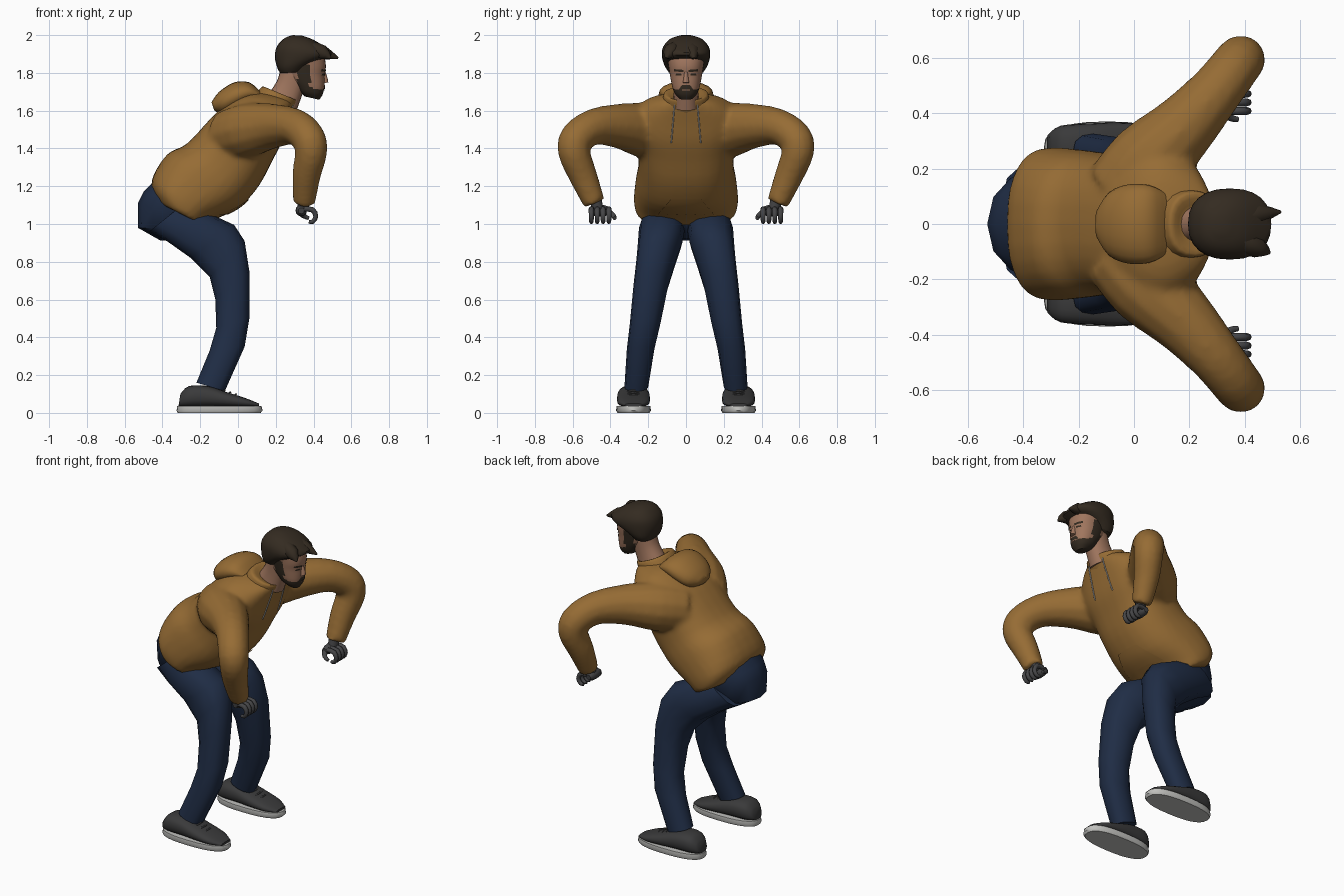
import bpy, bmesh, math
from mathutils import Vector
from mathutils.bvhtree import BVHTree

if "Cube" in bpy.data.objects:
    bpy.data.objects.remove(bpy.data.objects["Cube"])


def material(name, r, g, b):
    m = bpy.data.materials.new(name)
    m.use_nodes = True
    m.diffuse_color = (r, g, b, 1)
    m.node_tree.nodes["Principled BSDF"].inputs["Base Color"].default_value = (r, g, b, 1)
    return m


OCHRE = material("ochre cloth", .305, .15, .035)
DENIM = material("navy denim", .014, .026, .06)
SKIN = material("skin", .35, .18, .112)
HAIR = material("dark brown hair", .034, .024, .015)
GLOVE = material("grey glove", .06, .06, .063)
SHOE = material("charcoal shoe", .042, .042, .043)
SOLE = material("pale sole", .53, .53, .51)
CORD = material("grey cord", .45, .45, .45)


def spline(rows, sub):
    """Smooth interpolation through rows of numbers."""
    rows = [Vector(r) for r in rows]
    if sub == 1:
        return rows
    out = []
    for i in range(len(rows) - 1):
        a, b, c, d = (rows[max(i - 1, 0)], rows[i], rows[i + 1], rows[min(i + 2, len(rows) - 1)])
        for k in range(sub):
            t = k / sub
            out.append(b + (c - a) * (t / 2) + (a - b * 2.5 + c * 2 - d / 2) * t ** 2
                       + (b * 1.5 - c * 1.5 + d / 2 - a / 2) * t ** 3)
    return out + [rows[-1]]


def link(name, data):
    ob = bpy.data.objects.new(name, data)
    bpy.context.collection.objects.link(ob)
    return ob


def finish(name, bm, *mats):
    bmesh.ops.recalc_face_normals(bm, faces=bm.faces)
    mesh = bpy.data.meshes.new(name)
    bm.to_mesh(mesh)
    bm.free()
    for m in mats:
        mesh.materials.append(m)
    mesh.shade_smooth()
    mesh.set_sharp_from_angle(angle=math.radians(50))
    return link(name, mesh)


def loft(name, sections, *mats, n=20, sub=3, e=2.3, y=0.0):
    """Sections: back x, back z, front x, front z, half width [, centre y]."""
    bm = bmesh.new()
    rings = []
    for s in spline(sections, sub):
        mid = Vector((s[0] + s[2], 0, s[1] + s[3])) / 2
        half = Vector((s[2] - s[0], 0, s[3] - s[1])) / 2
        mid.y = s[5] if len(s) > 5 else y
        ring = []
        for k in range(n):
            t = math.tau * k / n
            c, w = (math.copysign(abs(f) ** (2 / e), f) for f in (math.cos(t), math.sin(t)))
            ring.append(bm.verts.new(mid + half * c + Vector((0, s[4] * w, 0))))
        rings.append(ring)
    for a, b in zip(rings, rings[1:]):
        for k in range(n):
            bm.faces.new((a[k], a[k - 1], b[k - 1], b[k]))
    bm.faces.new(rings[0])
    bm.faces.new(rings[-1])
    return finish(name, bm, *mats)


def tube(name, points, mat, sub=3, res=4):
    """Points: x, y, z, radius."""
    cu = bpy.data.curves.new(name, "CURVE")
    cu.dimensions = "3D"
    cu.bevel_depth, cu.bevel_resolution, cu.use_fill_caps = 1, res, True
    pts = spline(points, sub)
    sp = cu.splines.new("POLY")
    sp.points.add(len(pts) - 1)
    for p, q in zip(sp.points, pts):
        p.co, p.radius = (*q[:3], 1), q[3]
    cu.materials.append(mat)
    return link(name, cu)


def blend(name, parts, mat):
    """Fuse overlapping parts into one softly blended skin."""
    bm = bmesh.new()
    for ob in parts:
        bm.from_mesh(bpy.data.meshes.new_from_object(ob))
        bpy.data.objects.remove(ob)
    bmesh.ops.remove_doubles(bm, verts=bm.verts, dist=1e-5)
    raw = finish(name + "_parts", bm)
    remesh = raw.modifiers.new("fuse", "REMESH")
    remesh.mode, remesh.voxel_size = "VOXEL", .014
    smooth = raw.modifiers.new("soften", "SMOOTH")
    smooth.factor, smooth.iterations = .5, 10
    bpy.context.view_layer.update()
    graph = bpy.context.evaluated_depsgraph_get()
    mesh = bpy.data.meshes.new_from_object(raw.evaluated_get(graph))
    bpy.data.objects.remove(raw)
    mesh.materials.clear()
    mesh.materials.append(mat)
    mesh.shade_smooth()
    return link(name, mesh)


def surface(ob):
    me = ob.data
    return BVHTree.FromPolygons([v.co for v in me.vertices], [p.vertices[:] for p in me.polygons])


def drop(tree, y, z, lift=.004):
    """Point on the front surface at the given y and z."""
    hit = tree.ray_cast(Vector((2, y, z)), Vector((-1, 0, 0)))[0]
    return hit + Vector((lift, 0, 0)) if hit else Vector((.45, y, z))


def plate(name, tree, corners, mat, n=6, lift=.004):
    """Thin patch laid over a surface, between four (y, z) corners."""
    a, b, c, d = (Vector(p) for p in corners)
    bm = bmesh.new()
    grid = [[bm.verts.new(drop(tree, *a.lerp(b, i / n).lerp(d.lerp(c, i / n), j / n), lift))
             for i in range(n + 1)] for j in range(n + 1)]
    for j in range(n):
        for i in range(n):
            bm.faces.new((grid[j][i], grid[j][i + 1], grid[j + 1][i + 1], grid[j + 1][i]))
    return finish(name, bm, mat)


# Hooded top: body and sleeves fused
top_parts = [loft("body", [
    (-.425, 1.115, -.175, .988, .262), (-.46, 1.225, -.13, 1.02, .277), (-.375, 1.37, .005, 1.085, .266),
    (-.27, 1.425, .11, 1.2, .252), (-.13, 1.575, .18, 1.33, .258), (-.03, 1.655, .23, 1.43, .275),
    (.05, 1.69, .262, 1.53, .245), (.12, 1.695, .29, 1.615, .165), (.18, 1.69, .3, 1.655, .08)],
    OCHRE, n=28, e=2.45)]
for s in (1, -1):
    top_parts.append(tube("sleeve", [(x, s * y, z, r) for x, y, z, r in (
        (-.05, .11, 1.465, .14), (.05, .225, 1.495, .147), (.18, .35, 1.518, .121), (.3, .485, 1.515, .098),
        (.372, .578, 1.455, .092), (.387, .592, 1.38, .087), (.363, .547, 1.26, .077),
        (.35, .485, 1.11, .06))], OCHRE))
front = surface(blend("hoodie", top_parts, OCHRE))
loft("hood_collar", [(.07, 1.66, .27, 1.57, .13), (.11, 1.71, .305, 1.63, .122),
                     (.135, 1.728, .312, 1.655, .108), (.17, 1.70, .3, 1.645, .06)], OCHRE)
loft("hood", [(-.125, 1.6, -.14, 1.645, .05), (-.08, 1.58, -.1, 1.7, .115), (-.02, 1.6, -.02, 1.75, .143),
              (.05, 1.64, .06, 1.75, .14), (.1, 1.66, .12, 1.70, .115)], OCHRE, e=2.1)
plate("front_pocket", front, [(-.15, 1.05), (.15, 1.05), (.08, 1.13), (-.08, 1.13)], OCHRE, lift=.008)

# Hips
loft("jeans_seat", [
    (-.42, 1.25, -.15, 1.07, .22), (-.50, 1.17, -.17, 1.03, .205), (-.53, 1.11, -.18, 1.0, .19),
    (-.53, .98, -.22, .97, .165), (-.41, .912, -.27, .92, .125)], DENIM, n=12, sub=1, e=2.1)

for s, side in ((1, "left"), (-1, "right")):
    # Gloved hand with curled fingers
    tube(side + "_wrist", [(.35, s * .485, 1.15, .035), (.345, s * .465, 1.075, .03)], GLOVE, 1)
    tube(side + "_palm", [(.335, s * .51, 1.07, .016), (.335, s * .485, 1.072, .029),
                          (.335, s * .43, 1.07, .029), (.335, s * .4, 1.07, .016)], GLOVE, 2)
    for k in range(4):
        y = s * (.408 + k * .031)
        tube(f"{side}_finger_{k + 1}", [(.35, y, 1.08, .014), (.395, y, 1.075, .0145),
             (.412, y, 1.04, .013), (.395, y, 1.012, .012), (.375, y, 1.012, .009)], GLOVE, 2, 2)
    tube(side + "_thumb", [(.325, s * .42, 1.07, .018), (.345, s * .385, 1.045, .014),
                           (.375, s * .378, 1.03, .01)], GLOVE, 2, 2)
    # Trouser leg
    loft(side + "_jeans_leg", [(a, b, c, d, w, s * y) for a, b, c, d, w, y in (
        (-.47, .96, -.27, 1.12, .09, .115), (-.37, .905, -.15, 1.055, .122, .127),
        (-.25, .82, -.02, .995, .118, .136), (-.15, .72, .035, .91, .105, .157),
        (-.12, .6, .06, .75, .092, .186), (-.115, .45, .06, .5, .081, .216),
        (-.15, .33, .035, .35, .073, .24), (-.22, .16, -.07, .115, .063, .263))],
        DENIM, n=12, sub=1, e=2.4)
    # Shoe
    loft(side + "_shoe", [
        (-.315, .035, -.305, .1, .045), (-.27, .03, -.26, .142, .077), (-.16, .03, -.16, .142, .085),
        (-.06, .03, -.06, .11, .088), (.04, .03, .04, .078, .08), (.11, .033, .11, .05, .045)],
        SHOE, e=2.6, y=s * .278)
    loft(side + "_sole", [(-.32, 0, .12, 0, .085), (-.325, .012, .13, .012, .092),
                          (-.322, .036, .125, .036, .09)], SOLE, n=28, sub=1, e=2.5, y=s * .278)
    for k in range(3):
        x, z = -.08 + k * .03, .121 - k * .011
        tube(f"{side}_lace_{k + 1}", [(x, s * .245, z - .008, .005), (x + .01, s * .278, z, .005),
                                      (x, s * .311, z - .008, .005)], GLOVE, 1, 1)
    # Drawstring
    tube(side + "_drawstring", [(*drop(front, s * (.06 + k * .003), 1.64 - k * .035), .004)
                                for k in range(7)], CORD, 1, 1)

# Neck and head, bearded along the jaw
loft("neck", [(.15, 1.67, .31, 1.6, .07), (.205, 1.755, .335, 1.67, .064),
              (.225, 1.82, .37, 1.77, .068)], SKIN)
head = loft("head", [
    (.355, 1.675, .43, 1.658, .036), (.325, 1.7, .448, 1.685, .06), (.3, 1.73, .456, 1.72, .072),
    (.275, 1.76, .458, 1.752, .079), (.255, 1.8, .458, 1.79, .086), (.24, 1.85, .465, 1.84, .094),
    (.23, 1.9, .45, 1.9, .098), (.28, 1.96, .4, 1.96, .06)], SKIN, HAIR, n=32, sub=4)
for p in head.data.polygons:
    x, _, z = p.center
    jaw = x > .31 and z < 1.71 + max(0, .42 - x) * .35
    sideburn = .315 < x < .38 and z < 1.84
    p.material_index = int(jaw or sideburn)
face = surface(head)
plate("moustache", face, [(-.038, 1.712), (.038, 1.712), (.022, 1.735), (-.022, 1.735)], HAIR)
plate("mouth", face, [(-.02, 1.706), (.02, 1.706), (.02, 1.712), (-.02, 1.712)], SKIN, 3, .007)
loft("nose", [(.44, 1.742, .478, 1.75, .018), (.44, 1.765, .475, 1.768, .014),
              (.44, 1.805, .464, 1.805, .009)], SKIN, n=10)
for s, side in ((1, "left"), (-1, "right")):
    plate(side + "_eyebrow", face, [(s * .014, 1.804), (s * .064, 1.808), (s * .064, 1.82),
                                    (s * .014, 1.816)], HAIR)
    plate(side + "_eye", face, [(s * .022, 1.786), (s * .056, 1.786), (s * .052, 1.796),
                                (s * .026, 1.796)], HAIR, 4)

# Hair, rounded and swept forward into a ragged fringe
loft("hair", [
    (.222, 1.8, .335, 1.802, .09), (.207, 1.83, .385, 1.845, .113), (.195, 1.885, .495, 1.895, .128),
    (.206, 1.94, .462, 1.935, .121), (.245, 1.983, .4, 1.975, .085), (.29, 2, .34, 1.997, .03)],
    HAIR, n=24, e=2.35)
for k, (y, tip) in enumerate(((.04, .53), (-.095, .49))):
    tube(f"fringe_lock_{k + 1}", [(.38, y * .6, 1.925, .045), (.45, y * .9, 1.908, .038),
                                  (tip, y * 1.1, 1.878, .005)], HAIR, 2, 2)
